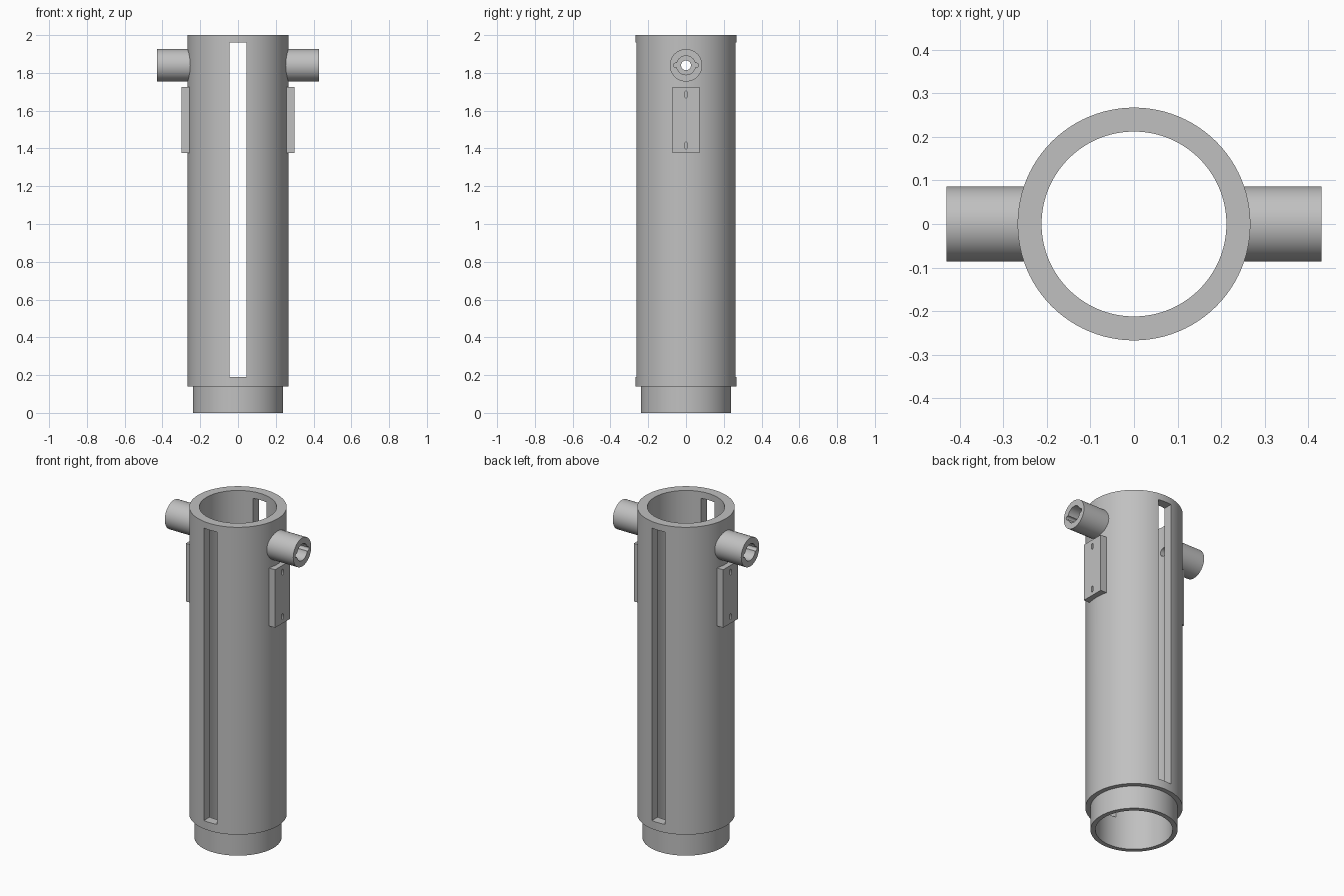
import bpy, bmesh, math
from mathutils import Matrix, Vector

cube = bpy.data.objects.get("Cube")
if cube:
    bpy.data.objects.remove(cube)

grey = bpy.data.materials.new("plain grey")
grey.use_nodes = True
colour = (0.53, 0.53, 0.53, 1)
grey.diffuse_color = colour
grey.node_tree.nodes["Principled BSDF"].inputs["Base Color"].default_value = colour


def finish(name, bm):
    bmesh.ops.recalc_face_normals(bm, faces=bm.faces)
    mesh = bpy.data.meshes.new(name)
    bm.to_mesh(mesh)
    bm.free()
    mesh.materials.append(grey)
    ob = bpy.data.objects.new(name, mesh)
    bpy.context.collection.objects.link(ob)
    return ob


def box(name, low, high):
    low, high = Vector(low), Vector(high)
    bm = bmesh.new()
    bmesh.ops.create_cube(bm, size=1, matrix=Matrix.Translation((low + high) / 2)
                          @ Matrix.Diagonal((*(high - low), 1)))
    return finish(name, bm)


def rod(name, radius, x0, x1, y, z, sides=48, stretch=1):
    """Cylinder along x; stretch lengthens its section in z."""
    bm = bmesh.new()
    place = (Matrix.Translation(((x0 + x1) / 2, y, z)) @ Matrix.Diagonal((1, 1, stretch, 1))
             @ Matrix.Rotation(math.pi / 2, 4, 'Y'))
    bmesh.ops.create_cone(bm, cap_ends=True, segments=sides, radius1=radius,
                          radius2=radius, depth=abs(x1 - x0), matrix=place)
    return finish(name, bm)


def lathe(name, profile, sides=96):
    bm = bmesh.new()
    rings = [[bm.verts.new((r * math.cos(math.tau * i / sides),
                            r * math.sin(math.tau * i / sides), z))
              for i in range(sides)] for r, z in profile]
    for a, b in zip(rings, rings[1:] + rings[:1]):
        for i in range(sides):
            j = (i + 1) % sides
            bm.faces.new((a[i], a[j], b[j], b[i]))
    return finish(name, bm)


def cut(ob, cutters):
    for c in cutters:
        mod = ob.modifiers.new("cut", 'BOOLEAN')
        mod.operation = 'DIFFERENCE'
        mod.solver = 'EXACT'
        mod.object = c
    bpy.context.view_layer.update()
    mesh = bpy.data.meshes.new_from_object(
        ob.evaluated_get(bpy.context.evaluated_depsgraph_get()))
    ob.modifiers.clear()
    ob.data = mesh


# Hollow tube with a narrower spigot at the foot
R, INNER, FOOT, STEP, AXIS = 0.267, 0.212, 0.239, 0.14, 1.84
tube = lathe("tube_body", [(INNER, 0), (FOOT, 0), (FOOT, STEP), (R, STEP), (R, 2), (INNER, 2)])

# Long slots front and back, and the bore across both trunnions
slot = box("slot_cutter", (-0.044, -0.4, 0.19), (0.044, 0.4, 1.96))
bore = rod("bore_cutter", 0.026, -0.6, 0.6, 0, AXIS, 32)
tube_cutters, cutters, parts = [slot, bore], [slot, bore], [tube]

for side, s in (("left", 1), ("right", -1)):
    # Trunnion with a notched counterbore
    knob = rod(side + "_trunnion", 0.086, s * 0.235, s * 0.43, 0, AXIS)
    recess = rod("recess_cutter", 0.05, s * 0.32, s * 0.5, 0, AXIS, 40)
    notches = [rod("notch_cutter", 0.013, s * 0.32, s * 0.5, y, AXIS, 16)
               for y in (-0.053, 0.053)]
    cut(knob, [bore, recess] + notches)

    # Mounting pad with two small oblong holes
    a, b = sorted((s * 0.24, s * 0.299))
    pad = box(side + "_mounting_pad", (a, -0.072, 1.375), (b, 0.072, 1.726))
    holes = [rod("hole_cutter", 0.008, s * 0.235, s * 0.4, 0, z, 20, 2.4)
             for z in (1.415, 1.685)]
    cut(pad, holes)
    tube_cutters += holes
    cutters += [recess] + notches + holes
    parts += [knob, pad]

cut(tube, tube_cutters)
for c in cutters:
    bpy.data.objects.remove(c)

# Smooth round walls, crisp edges
bpy.ops.object.select_all(action='DESELECT')
for ob in parts:
    ob.select_set(True)
bpy.context.view_layer.objects.active = tube
bpy.ops.object.shade_smooth_by_angle(angle=math.radians(30))
